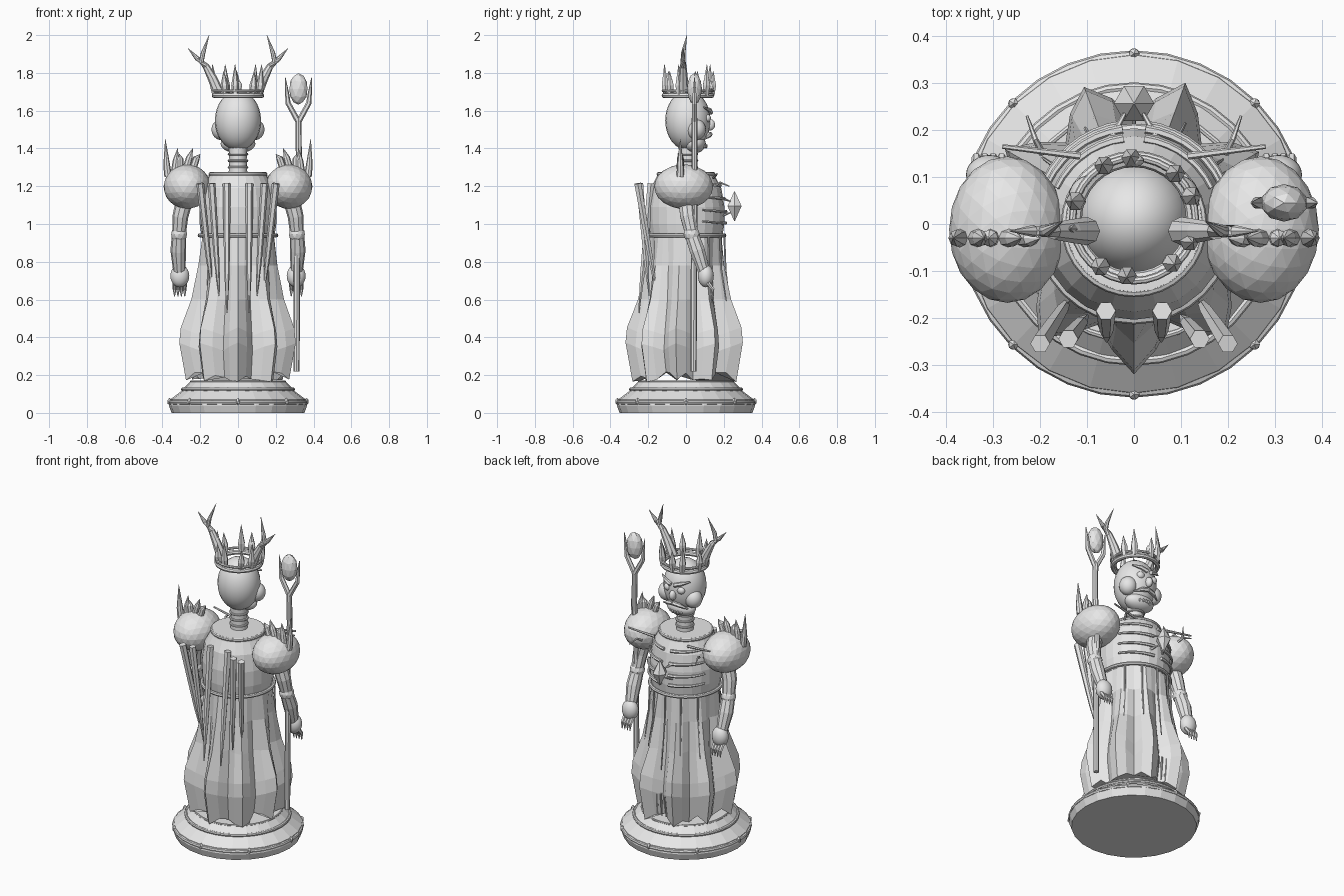
import bpy, bmesh, math, random
from mathutils import Vector

if "Cube" in bpy.data.objects:
    bpy.data.objects.remove(bpy.data.objects["Cube"])

random.seed(4)
TAU = math.tau
stone = bpy.data.materials.new("plain_grey")
stone.diffuse_color = (0.8, 0.8, 0.8, 1)
stone.use_nodes = True
stone.node_tree.nodes["Principled BSDF"].inputs["Base Color"].default_value = stone.diffuse_color


def finish(name, bm, smooth=None):
    bmesh.ops.recalc_face_normals(bm, faces=bm.faces)
    me = bpy.data.meshes.new(name)
    bm.to_mesh(me)
    bm.free()
    ob = bpy.data.objects.new(name, me)
    bpy.context.collection.objects.link(ob)
    me.materials.append(stone)
    if smooth:
        bpy.ops.object.select_all(action='DESELECT')
        ob.select_set(True)
        bpy.context.view_layer.objects.active = ob
        bpy.ops.object.shade_smooth_by_angle(angle=math.radians(smooth))
    return ob


def skin(bm, rings, closed=False):
    """Joins rings of points with quads and caps the ends."""
    vs = [[bm.verts.new(p) for p in r] for r in rings]
    n = len(vs[0])
    pairs = list(zip(vs, vs[1:])) + ([(vs[-1], vs[0])] if closed else [])
    for a, b in pairs:
        for i in range(n):
            j = (i + 1) % n
            bm.faces.new((a[i], a[j], b[j], b[i]))
    if not closed:
        bm.faces.new(vs[0])
        bm.faces.new(vs[-1])


def lathe(name, profile, n, centre=(0, 0), smooth=None):
    bm = bmesh.new()
    skin(bm, [[(centre[0] + r * math.cos(TAU * i / n),
                centre[1] + r * math.sin(TAU * i / n), z) for i in range(n)]
              for r, z in profile])
    return finish(name, bm, smooth)


def rods(name, paths, n=6, smooth=None, closed=False):
    """Each path is a list of (point, radius); a tube is swept along it."""
    bm = bmesh.new()
    for path in paths:
        pts = [Vector(p) for p, r in path]
        rings = []
        for i, (p, r) in enumerate(path):
            a, b = max(i - 1, 0), min(i + 1, len(pts) - 1)
            if closed:
                a, b = i - 1, (i + 1) % len(pts)
            d = (pts[b] - pts[a]).normalized()
            ref = Vector((0, 0, 1)) if abs(d.z) < 0.75 else Vector((0, 1, 0))
            u = d.cross(ref).normalized()
            v = d.cross(u)
            rings.append([pts[i] + r * (math.cos(TAU * k / n) * u + math.sin(TAU * k / n) * v)
                          for k in range(n)])
        skin(bm, rings, closed)
    return finish(name, bm, smooth)


def ring(name, radius, z, thick, n=32, cy=0.0):
    return rods(name, [[((radius * math.cos(TAU * i / n), cy + radius * math.sin(TAU * i / n), z), thick)
                        for i in range(n)]], 8, 40, True)


def ball(name, c, size, ico=None, smooth=None):
    bm = bmesh.new()
    if ico:
        bmesh.ops.create_icosphere(bm, subdivisions=ico, radius=1)
    else:
        bmesh.ops.create_uvsphere(bm, u_segments=24, v_segments=16, radius=1)
    for v in bm.verts:
        v.co = Vector(c) + Vector([a * b for a, b in zip(v.co, size)])
    return finish(name, bm, smooth)


# sloped round base with rims and studs
lathe("base", [(0.352, 0), (0.366, 0.04), (0.36, 0.07), (0.3, 0.115), (0.29, 0.13),
               (0.25, 0.168)], 24)
ring("base_lower_rim", 0.358, 0.055, 0.012)
ring("base_upper_rim", 0.292, 0.125, 0.01)
ring("base_top_rim", 0.248, 0.165, 0.007)
for k in range(8):
    a = TAU * k / 8
    ball("base_stud", (0.363 * math.cos(a), 0.363 * math.sin(a), 0.06), (0.013, 0.013, 0.02), 1)

# pleated robe with a ragged hem
bm = bmesh.new()
N, FOLDS = 36, 9
gain = [random.uniform(0.8, 1.1) for _ in range(FOLDS)]
gain[0] = gain[4] = 1.15
hem = [random.uniform(0.0, 0.06) for _ in range(N)]
rings = []
for r, z, amp in [(0.243, 0.162, 0.035), (0.272, 0.35, 0.042), (0.264, 0.43, 0.042), (0.222, 0.6, 0.028),
                  (0.199, 0.78, 0.014), (0.19, 0.94, 0.0)]:
    row = []
    for i in range(N):
        a = TAU * i / N - math.pi / 2
        wave = math.cos(FOLDS * TAU * i / N) * gain[round(i * FOLDS / N) % FOLDS]
        rr = r + amp * wave
        zz = z + (hem[i] * (0.3 if wave > 0.5 else 1) if z < 0.2 else 0.02 * wave if z < 0.6 else 0)
        row.append((rr * math.cos(a), rr * math.sin(a), zz))
    rings.append(row)
skin(bm, rings)
finish("robe_skirt", bm)

# torso, belt, collar and neck
lathe("torso", [(0.192, 0.93), (0.203, 1.0), (0.204, 1.09), (0.187, 1.19), (0.155, 1.25), (0.145, 1.275)], 24)
ring("belt", 0.203, 0.94, 0.011)
ring("collar", 0.146, 1.265, 0.01)
lathe("neck", [(0.05, 1.26), (0.046, 1.34), (0.05, 1.43)], 16, (0, 0.01), 40)
for z in (1.3, 1.335, 1.37):
    ring("neck_ring", 0.048, z, 0.007, 20, 0.01)

# rib twigs across the chest
ribs = []
for z, r in ((1.22, 0.182), (1.15, 0.203), (1.08, 0.212), (1.02, 0.21)):
    for s in (-1, 1):
        ribs.append([((s * r * math.sin(t), r * math.cos(t), z - 0.015 * math.cos(t)), 0.010 - 0.004 * k / 7)
                     for k in range(8) for t in [0.12 + 0.145 * k]])
rods("chest_ribs", ribs)

# faceted jewel with its claw prongs
rods("chest_jewel", [[((0, 0.257, 1.015), 0.002), ((0, 0.257, 1.095), 0.043), ((0, 0.257, 1.172), 0.002)]], 6)
rods("jewel_prongs", [[((s * 0.05, 0.18, z), 0.009), ((s * 0.02, 0.235, 1.09 + (z - 1.09) * 0.6), 0.004)]
                      for s in (-1, 1) for z in (1.04, 1.14)])

# head and face, looking toward +y
ball("head", (0, 0.01, 1.548), (0.122, 0.12, 0.158), smooth=60)
ball("jaw", (0, 0.045, 1.425), (0.092, 0.06, 0.05), smooth=60)
ball("nose", (0, 0.128, 1.525), (0.02, 0.026, 0.03), smooth=60)
for s in (-1, 1):
    ball("cheek", (s * 0.09, 0.055, 1.5), (0.05, 0.05, 0.055), smooth=60)
    ball("eye", (s * 0.045, 0.112, 1.56), (0.024, 0.02, 0.022), smooth=60)
rods("eyebrows", [[((s * 0.012, 0.132, 1.59), 0.013), ((s * 0.05, 0.125, 1.604), 0.012),
                   ((s * 0.095, 0.095, 1.618), 0.004)] for s in (-1, 1)])
rods("moustache", [[((0, 0.128, 1.475), 0.013), ((s * 0.04, 0.12, 1.468), 0.013),
                    ((s * 0.085, 0.1, 1.45), 0.003)] for s in (-1, 1)])
for k in range(5):
    ball("tooth", (0.018 * (k - 2), 0.108 - 0.003 * (k - 2) ** 2, 1.412), (0.008, 0.008, 0.012), 1)

# crown band, thorns and antlers
ring("crown_band", 0.125, 1.68, 0.014, 32, 0.01)
ring("crown_upper_band", 0.131, 1.705, 0.008, 32, 0.01)
thorns = []
for k in range(10):
    a = TAU * k / 10 + (0.2 if k % 2 else 0.36)
    c, s, h = math.cos(a), math.sin(a), 0.155 if k % 2 else 0.12
    thorns.append([((0.122 * c, 0.015 + 0.122 * s, 1.68), 0.016),
                   ((0.13 * c, 0.015 + 0.126 * s, 1.735), 0.021),
                   ((0.138 * c, 0.015 + 0.13 * s, 1.69 + h), 0.001)])
rods("crown_thorns", thorns)
ball("crown_gem", (0, 0.135, 1.73), (0.022, 0.014, 0.03), 2)
ant = []
for s in (-1, 1):
    y = -0.015
    ant.append([((s * 0.1, y, 1.69), 0.03), ((s * 0.135, y, 1.77), 0.025), ((s * 0.17, y, 1.835), 0.018),
                ((s * 0.215, y, 1.875), 0.013), ((s * 0.265, y, 1.93), 0.001)])
    ant.append([((s * 0.195, y, 1.855), 0.013), ((s * 0.185, y, 1.905), 0.012), ((s * 0.153, 0.005, 2.0), 0.001)])
rods("antlers", ant, 8)

# shoulders, arms, hands
spikes, upper, fore, fingers, twigs = [], [], [], [], []
for s in (-1, 1):
    ball("shoulder", (s * 0.27, -0.012, 1.198), (0.124, 0.156, 0.118), 3)
    for x, tx, tz in ((0.37, 0.385, 1.45), (0.335, 0.32, 1.4), (0.305, 0.31, 1.37),
                      (0.275, 0.24, 1.4), (0.24, 0.2, 1.37)):
        base_z = 1.2 + 0.09 * math.sqrt(max(0.0, 1 - ((x - 0.267) / 0.125) ** 2))
        spikes.append([((s * x, -0.03, base_z), 0.02), ((s * (x + tx) / 2, -0.03, base_z + 0.06), 0.018),
                       ((s * tx, -0.03, tz), 0.001)])
    upper.append([((s * 0.28, 0, 1.14), 0.045), ((s * 0.305, 0.01, 1.04), 0.042), ((s * 0.312, 0.03, 0.95), 0.036)])
    ball("elbow", (s * 0.312, 0.03, 0.945), (0.044, 0.044, 0.042), 2)
    fore.append([((s * 0.312, 0.03, 0.945), 0.038), ((s * 0.316, 0.06, 0.86), 0.042), ((s * 0.311, 0.095, 0.75), 0.032)])
    ball("hand", (s * 0.308, 0.105, 0.725), (0.05, 0.042, 0.06), smooth=60)
    for k in range(4):
        x = s * (0.282 + 0.018 * k)
        fingers.append([((x, 0.115, 0.69), 0.012), ((x, 0.142, 0.655), 0.01), ((x, 0.145, 0.615), 0.002)])
    # thin twigs reaching out from the collar
    twigs.append([((s * 0.115, 0.145, 1.245), 0.008), ((s * 0.28, 0.165, 1.265), 0.005)])
    twigs.append([((s * 0.195, 0.15, 1.2), 0.008), ((s * 0.21, 0.18, 1.22), 0.006), ((s * 0.228, 0.23, 1.2), 0.003)])
rods("shoulder_spikes", spikes, 8)
rods("upper_arms", upper, 10)
rods("forearms", fore, 10)
rods("fingers", fingers)
rods("collar_twigs", twigs)

# trailing cape strands behind, sharing one shape on both sides
strands = []
for x, y, bx, by, bz in ((0.2, -0.255, 0.135, -0.155, 0.63), (0.14, -0.245, 0.1, -0.195, 0.62),
                         (0.06, -0.185, 0.058, -0.25, 0.53)):
    for s in (-1, 1):
        path = []
        for t, r in ((0, 0.021), (0.35, 0.018), (0.7, 0.014), (1, 0.003)):
            path.append(((s * (x + (bx - x) * t), y + (by - y) * t, 1.215 + (bz - 1.215) * t), r))
        strands.append(path)
rods("cape_strands", strands)

# vines hanging on the robe and short roots at the hem
vines = []
for k in range(5):
    a = math.radians(36 + 108 * k / 4)
    c, s, low = math.cos(a), math.sin(a), random.uniform(0.48, 0.62)
    vines.append([((0.203 * c, 0.203 * s, 0.93), 0.006), ((0.21 * c, 0.21 * s, 0.76), 0.005),
                  ((0.24 * c, 0.24 * s, low), 0.003)])
for k in range(5):
    a = math.radians(76 + 7 * k)
    c, s = math.cos(a), math.sin(a)
    vines.append([((0.245 * c, 0.245 * s, 0.34), 0.007), ((0.235 * c, 0.235 * s, 0.2), 0.004)])
rods("robe_vines", vines)

# staff with forked head and orb
rods("staff", [[((0.31, 0.04, 0.22), 0.016), ((0.312, 0.042, 0.75), 0.017), ((0.308, 0.045, 1.1), 0.016),
                ((0.322, 0.045, 1.36), 0.016), ((0.32, 0.045, 1.56), 0.016)]], 8)
rods("staff_fork", [[((0.32, 0.045, 1.54), 0.015), ((0.32 + s * 0.055, 0.045, 1.64), 0.014),
                     ((0.32 + s * 0.06, 0.045, 1.69), 0.011), ((0.32 + s * 0.07, 0.045, 1.775), 0.002)]
                    for s in (-1, 1)])
ball("staff_orb", (0.32, 0.045, 1.715), (0.05, 0.04, 0.083), 2)
